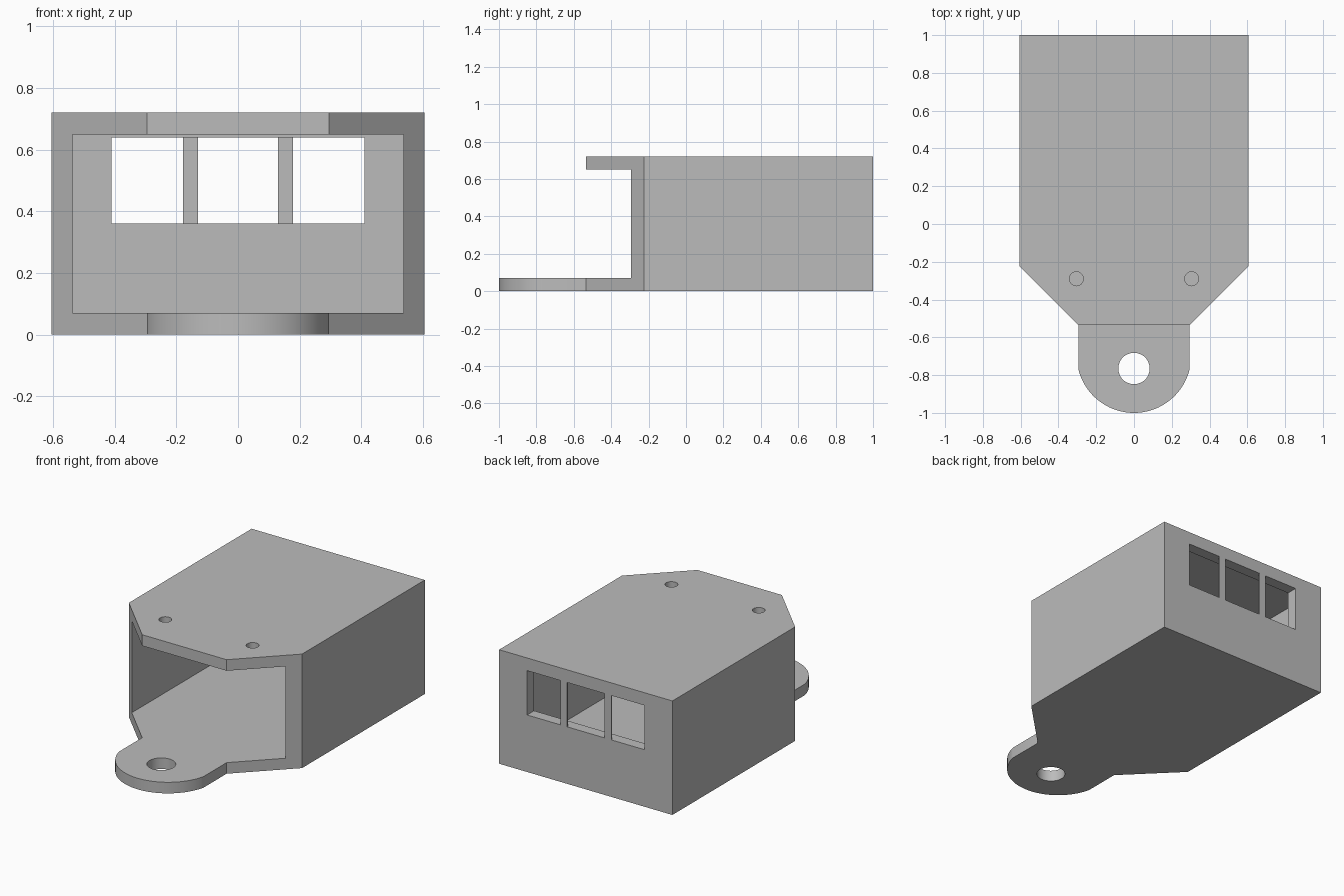
import bpy, bmesh, math
from mathutils import Vector

if "Cube" in bpy.data.objects:
    bpy.data.objects.remove(bpy.data.objects["Cube"], do_unlink=True)

HALF_W, HEIGHT, WALL = 0.605, 0.72, 0.07
NOSE_W, NOSE_Y, SHOULDER_Y = 0.295, -0.535, -0.225
SCENE = bpy.context.scene

grey = bpy.data.materials.new("plain grey")
grey.use_nodes = True
grey.diffuse_color = (0.5, 0.5, 0.5, 1)
for node in grey.node_tree.nodes:
    if node.type == 'BSDF_PRINCIPLED':
        node.inputs["Base Color"].default_value = grey.diffuse_color


def prism(name, points, offset):
    """Extrude a closed outline along an offset."""
    bm = bmesh.new()
    face = bm.faces.new([bm.verts.new(p) for p in points])
    out = bmesh.ops.extrude_face_region(bm, geom=[face])
    moved = [g for g in out["geom"] if isinstance(g, bmesh.types.BMVert)]
    bmesh.ops.translate(bm, verts=moved, vec=Vector(offset))
    bmesh.ops.recalc_face_normals(bm, faces=bm.faces)
    mesh = bpy.data.meshes.new(name)
    bm.to_mesh(mesh)
    bm.free()
    mesh.materials.append(grey)
    obj = bpy.data.objects.new(name, mesh)
    SCENE.collection.objects.link(obj)
    return obj


def box(name, x0, x1, y0, y1, z0, z1):
    base = [(x0, y0, z0), (x1, y0, z0), (x1, y1, z0), (x0, y1, z0)]
    return prism(name, base, (0, 0, z1 - z0))


def cylinder(name, x, y, radius, z0, z1, sides=48):
    ring = [(x + radius * math.cos(math.tau * i / sides),
             y + radius * math.sin(math.tau * i / sides), z0) for i in range(sides)]
    return prism(name, ring, (0, 0, z1 - z0))


def cut(target, cutter):
    cutter.hide_render = True
    mod = target.modifiers.new("cut", 'BOOLEAN')
    mod.operation, mod.solver, mod.object = 'DIFFERENCE', 'EXACT', cutter
    bpy.context.view_layer.objects.active = target
    bpy.ops.object.modifier_apply(modifier=mod.name)
    bpy.data.objects.remove(cutter, do_unlink=True)


# Plan outline: box, tapered nose and rounded mounting tab
tab_r = 0.303
tab_y = tab_r - 1
end = math.acos(NOSE_W / tab_r)
steps = 48
outline = [(-HALF_W, 1), (-HALF_W, SHOULDER_Y), (-NOSE_W, NOSE_Y)]
for i in range(steps + 1):
    a = math.pi + end + (math.pi - 2 * end) * i / steps
    outline.append((tab_r * math.cos(a), tab_y + tab_r * math.sin(a)))
outline += [(NOSE_W, NOSE_Y), (HALF_W, SHOULDER_Y), (HALF_W, 1)]
housing = prism("housing", [(x, y, 0) for x, y in outline], (0, 0, HEIGHT))

# Hollow the inside and clear the space above the tab
inner = HALF_W - WALL + 0.002
back, roof = 1 - WALL, HEIGHT - WALL
side = [(back, WALL), (back, roof), (NOSE_Y, roof),
        (NOSE_Y, 0.9), (-1.2, 0.9), (-1.2, WALL)]
cut(housing, prism("cavity_cutter", [(-inner, y, z) for y, z in side], (2 * inner, 0, 0)))

# Tab hole and two screw holes in the roof
cut(housing, cylinder("tab_hole_cutter", 0, -0.765, 0.083, -0.1, 0.2))
for sx in (-1, 1):
    cut(housing, cylinder("screw_hole_cutter", sx * 0.305, -0.29, 0.037, 0.5, 0.9, 32))

# Rear window opening with two thin dividers flush with the back
cut(housing, box("window_cutter", -0.41, 0.41, 0.85, 1.1, 0.36, 0.64))
for name, sx in (("right_divider", -1), ("left_divider", 1)):
    x = sx * 0.154
    box(name, x - 0.024, x + 0.024, 0.992, 1, 0.36, 0.64)

# Smooth the curved walls, keep edges sharp
bpy.ops.object.select_all(action='DESELECT')
housing.select_set(True)
bpy.context.view_layer.objects.active = housing
bpy.ops.object.shade_smooth_by_angle(angle=math.radians(25))
